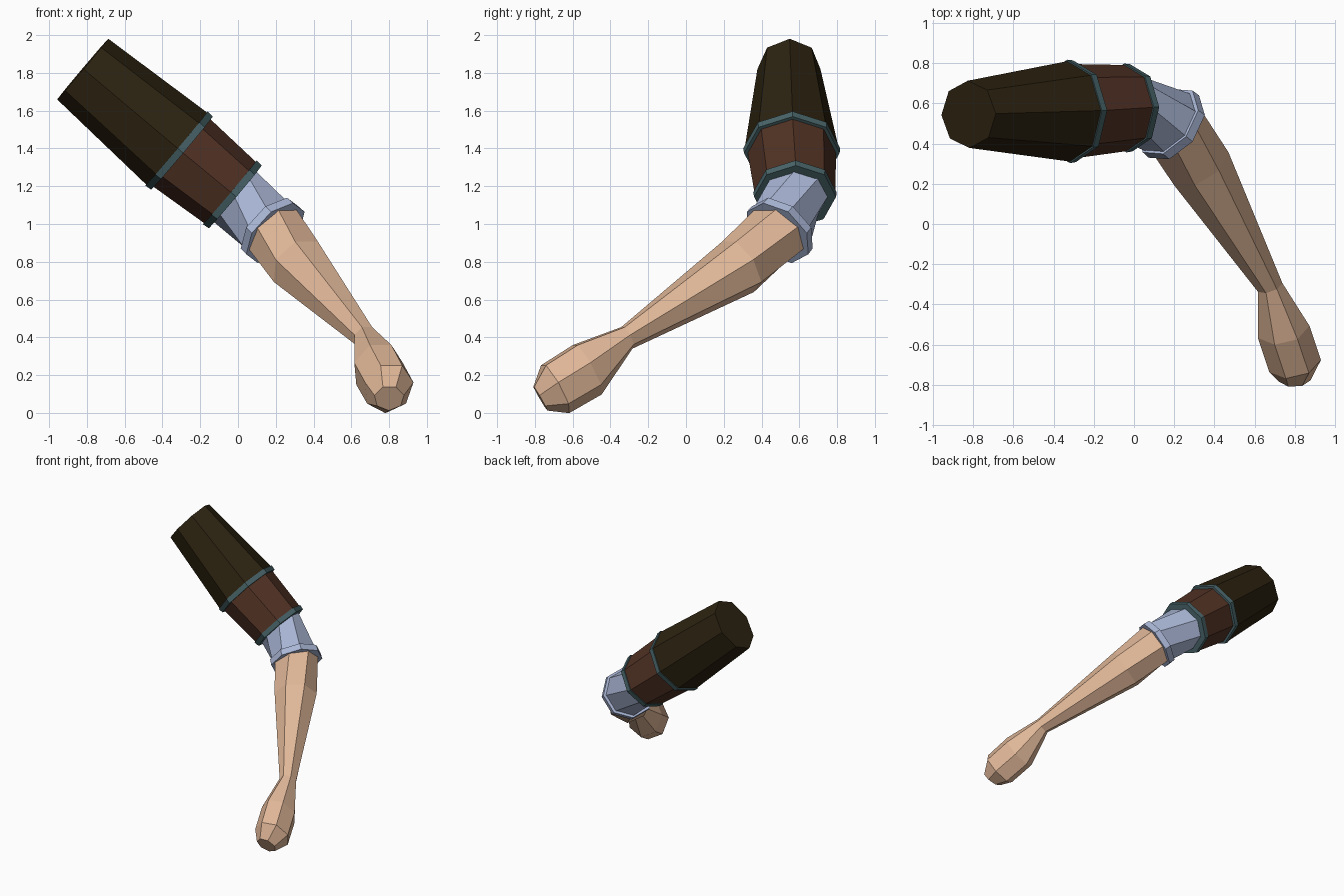
import bpy, math
from mathutils import Vector

if "Cube" in bpy.data.objects:
    bpy.data.objects.remove(bpy.data.objects["Cube"])


def material(name, rgb):
    m = bpy.data.materials.new(name)
    m.diffuse_color = (*rgb, 1)
    m.use_nodes = True
    m.node_tree.nodes["Principled BSDF"].inputs["Base Color"].default_value = m.diffuse_color
    return m


DARK = material("dark olive cloth", (0.025, 0.016, 0.005))
BROWN = material("brown leather", (0.084, 0.032, 0.018))
TEAL = material("teal trim", (0.065, 0.127, 0.138))
BLUE = material("pale blue cloth", (0.40, 0.47, 0.67))
SKIN = material("skin", (0.74, 0.47, 0.31))


def loft(name, mat, sides, rings, phase=0.0):
    """Closed tube through rings of (centre, axis, side radius, up radius)."""
    verts, faces = [], []
    for centre, axis, r_side, r_up in rings:
        n = Vector(axis).normalized()
        up = (Vector((0, 0, 1)) - n * n.z).normalized()
        side = n.cross(up)
        for i in range(sides):
            a = phase + math.tau * i / sides
            verts.append(Vector(centre) + up * (r_up * math.cos(a)) + side * (r_side * math.sin(a)))
    for k in range(len(rings) - 1):
        for i in range(sides):
            j = (i + 1) % sides
            a, b = k * sides, (k + 1) * sides
            faces.append((a + i, a + j, b + j, b + i))
    faces.append(tuple(reversed(range(sides))))
    faces.append(tuple(range(len(verts) - sides, len(verts))))
    mesh = bpy.data.meshes.new(name)
    mesh.from_pydata(verts, [], faces)
    mesh.materials.append(mat)
    mesh.update()
    obj = bpy.data.objects.new(name, mesh)
    bpy.context.collection.objects.link(obj)
    return obj


ARM = Vector((0.765, 0.02, -0.645)).normalized()
CUFF = Vector((0.62, -0.50, -0.60)).normalized()

# Upper sleeve
elbow_side = Vector((-0.31, 0.56, 1.387))
loft("upper_sleeve", DARK, 8, [
    ((-0.822, 0.545, 1.82), ARM, 0.167, 0.21),
    (elbow_side - ARM * 0.015, ARM, 0.25, 0.25),
])

# Leather band with a trim ring at each end
band_end = Vector((-0.028, 0.577, 1.155))
loft("leather_band", BROWN, 8, [
    (elbow_side, ARM, 0.235, 0.235),
    (band_end, ARM, 0.213, 0.211),
])
for name, centre, r in (("upper_trim", elbow_side, 0.257), ("lower_trim", band_end, 0.221)):
    loft(name, TEAL, 8, [(centre - ARM * 0.02, ARM, r, r),
                         (centre + ARM * 0.018, ARM, r - 0.004, r - 0.004)])

# Shirt sleeve and its turned cuff
opening = Vector((0.195, 0.487, 0.955))
loft("shirt_sleeve", BLUE, 8, [
    (band_end, ARM, 0.18, 0.175),
    (opening - CUFF * 0.03, CUFF, 0.182, 0.182),
])
loft("shirt_cuff", BLUE, 8, [
    (opening - CUFF * 0.045, CUFF, 0.197, 0.197),
    (opening + CUFF * 0.005, CUFF, 0.199, 0.199),
])

# Forearm tapering to the wrist, then the rounded hand
loft("forearm_and_hand", SKIN, 7, [
    (opening - CUFF * 0.03, CUFF, 0.172, 0.172),
    ((0.325, 0.29, 0.78), (0.45, -0.74, -0.50), 0.162, 0.162),
    ((0.675, -0.31, 0.40), (0.30, -0.85, -0.42), 0.066, 0.066),
    ((0.74, -0.52, 0.235), (0.20, -0.85, -0.48), 0.135, 0.157),
    ((0.797, -0.69, 0.132), (0.20, -0.85, -0.48), 0.135, 0.152),
    ((0.80, -0.772, 0.078), (0.05, -0.86, -0.50), 0.080, 0.076),
], phase=math.pi)
